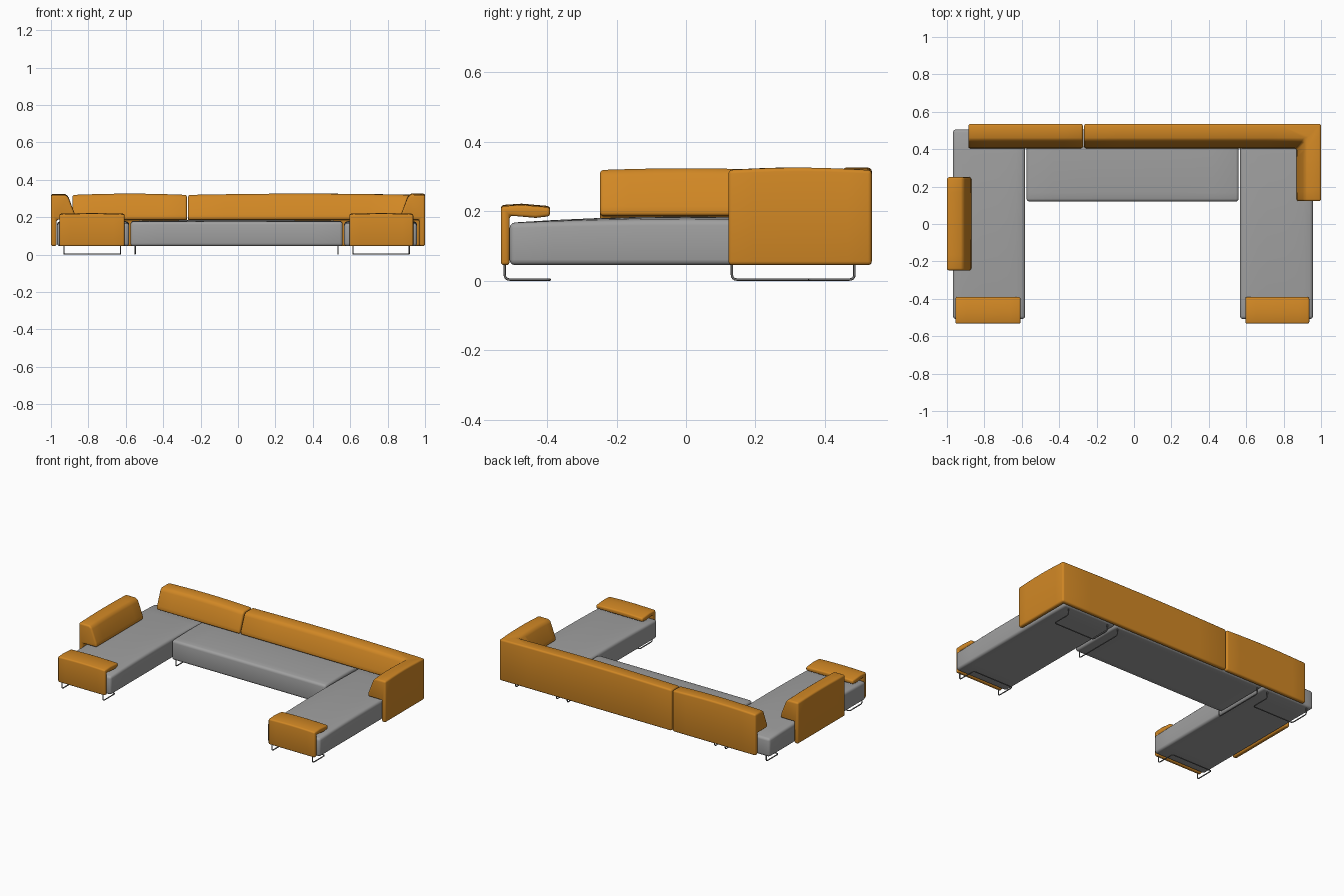
import bpy, bmesh, math
from mathutils import Vector

cube = bpy.data.objects.get("Cube")
if cube:
    bpy.data.objects.remove(cube, do_unlink=True)


def material(name, rgb):
    m = bpy.data.materials.new(name)
    m.use_nodes = True
    m.diffuse_color = (*rgb, 1)
    m.node_tree.nodes["Principled BSDF"].inputs["Base Color"].default_value = (*rgb, 1)
    return m


ORANGE = material("orange fabric", (0.64, 0.245, 0.018))
GREY = material("grey fabric", (0.35, 0.35, 0.35))
METAL = material("dark metal", (0.16, 0.16, 0.16))


def finish(name, bm, mat, radius):
    """Round the hard edges, then make a smooth-shaded object."""
    bmesh.ops.recalc_face_normals(bm, faces=bm.faces)
    hard = [e for e in bm.edges if e.calc_face_angle(0) > 0.6]
    bmesh.ops.bevel(bm, geom=hard, offset=radius, segments=3, profile=0.5,
                    affect='EDGES', clamp_overlap=True)
    mesh = bpy.data.meshes.new(name)
    bm.to_mesh(mesh)
    bm.free()
    mesh.materials.append(mat)
    ob = bpy.data.objects.new(name, mesh)
    bpy.context.collection.objects.link(ob)
    bpy.ops.object.select_all(action='DESELECT')
    ob.select_set(True)
    bpy.context.view_layer.objects.active = ob
    bpy.ops.object.shade_smooth_by_angle(angle=math.radians(40))
    return ob


def sweep(name, profile, stations, radius, crown):
    """Sweep a (depth, height) profile along (position, inward) stations."""
    bm = bmesh.new()
    top = max(z for d, z in profile) - 0.03
    steps, rings = 6, []
    for i, (a, b) in enumerate(zip(stations, stations[1:])):
        for k in range(0 if i == 0 else 1, steps + 1):
            t = k / steps
            pos = Vector(a[0]).lerp(Vector(b[0]), t)
            inward = Vector(a[1]).lerp(Vector(b[1]), t)
            lift = crown * math.sin(math.pi * t)
            ring = []
            for d, z in profile:
                p = pos + inward * d
                ring.append(bm.verts.new((p.x, p.y, z + (lift if z > top else 0))))
            rings.append(ring)
    n = len(profile)
    for r, s in zip(rings, rings[1:]):
        for j in range(n):
            bm.faces.new((r[j], r[(j + 1) % n], s[(j + 1) % n], s[j]))
    bm.faces.new(rings[0])
    bm.faces.new(rings[-1])
    return finish(name, bm, ORANGE, radius)


def seat(name, x0, x1, y0, y1, top, crown):
    """Upholstered block with a softly domed top."""
    bm = bmesh.new()
    bmesh.ops.create_cube(bm, size=2)
    flat = [e for e in bm.edges if abs(e.verts[0].co.z - e.verts[1].co.z) < 0.1]
    bmesh.ops.subdivide_edges(bm, edges=flat, cuts=7, use_grid_fill=True)
    for v in bm.verts:
        u, w, up = v.co
        dome = crown * (1 - u ** 4) * (1 - w * w) if up > 0 else 0
        edge = 0.5 * crown * (1 - w * w) if up > 0 else 0
        v.co = ((x0 + x1) / 2 + u * (x1 - x0) / 2,
                (y0 + y1) / 2 + w * (y1 - y0) / 2,
                (top if up > 0 else 0.045) + dome * 0.5 + edge)
    return finish(name, bm, GREY, 0.016)


def wire(name, points, bend=0.015):
    """Bent metal rod with rounded corners."""
    pts = [Vector(p) for p in points]
    path = [pts[0]]
    for a, b, c in zip(pts, pts[1:], pts[2:]):
        s, e = b + (a - b).normalized() * bend, b + (c - b).normalized() * bend
        for k in range(5):
            t = k / 4
            path.append(s.lerp(b, t).lerp(b.lerp(e, t), t))
    path.append(pts[-1])
    cu = bpy.data.curves.new(name, 'CURVE')
    cu.dimensions = '3D'
    cu.bevel_depth = 0.0035
    cu.bevel_resolution = 2
    cu.use_fill_caps = True
    sp = cu.splines.new('POLY')
    sp.points.add(len(path) - 1)
    for q, p in zip(sp.points, path):
        q.co = (*p, 1)
    cu.materials.append(METAL)
    bpy.context.collection.objects.link(bpy.data.objects.new(name, cu))


# Seats
seat("left_chaise_seat", 0.567, 0.957, -0.508, 0.505, 0.167, 0.018)
seat("right_chaise_seat", -0.968, -0.582, -0.508, 0.505, 0.167, 0.018)
seat("middle_seat", -0.575, 0.56, 0.12, 0.505, 0.176, 0.008)

# Backrests: thin outer panel with a sloped cushion hanging over the seat
back = [(0, 0.045), (0, 0.319), (0.075, 0.319), (0.092, 0.308),
        (0.128, 0.215), (0.132, 0.187), (0.03, 0.187), (0.03, 0.045)]
Y = 0.535
sweep("corner_backrest", back,
      [((1, 0.122), (-1, 0)), ((1, Y), (-1, -1)), ((-0.267, Y), (0, -1))], 0.011, 0.007)
sweep("short_backrest", back, [((-0.273, Y), (0, -1)), ((-0.885, Y), (0, -1))], 0.011, 0.007)
sweep("right_side_backrest", back, [((-1, -0.248), (1, 0)), ((-1, 0.25), (1, 0))], 0.011, 0.005)

# Hooked armrests over the front ends of the chaises
hook = [(0, 0.045), (0, 0.214), (0.06, 0.218), (0.142, 0.211),
        (0.142, 0.186), (0.1, 0.181), (0.025, 0.188), (0.025, 0.045)]
for side, x0, x1 in (("left", 0.595, 0.937), ("right", -0.955, -0.607)):
    sweep(side + "_front_armrest", hook,
          [((x0, -0.533), (0, 1)), ((x1, -0.533), (0, 1))], 0.009, 0.004)

# Sled legs
Z0, Z1 = 0.0035, 0.05
for side, x0, x1 in (("left", 0.615, 0.915), ("right", -0.93, -0.628)):
    for end, yo, yi in (("front", -0.522, -0.392), ("rear", 0.485, 0.355)):
        wire(f"{side}_{end}_leg", [(x0, yo, Z1), (x0, yo, Z0), (x0, yi, Z0),
                                   (x1, yi, Z0), (x1, yo, Z0), (x1, yo, Z1)])
for side, x in (("left", 0.535), ("right", -0.55)):
    wire(f"middle_{side}_leg", [(x, 0.132, Z1), (x, 0.132, Z0), (x, 0.485, Z0), (x, 0.485, Z1)])
